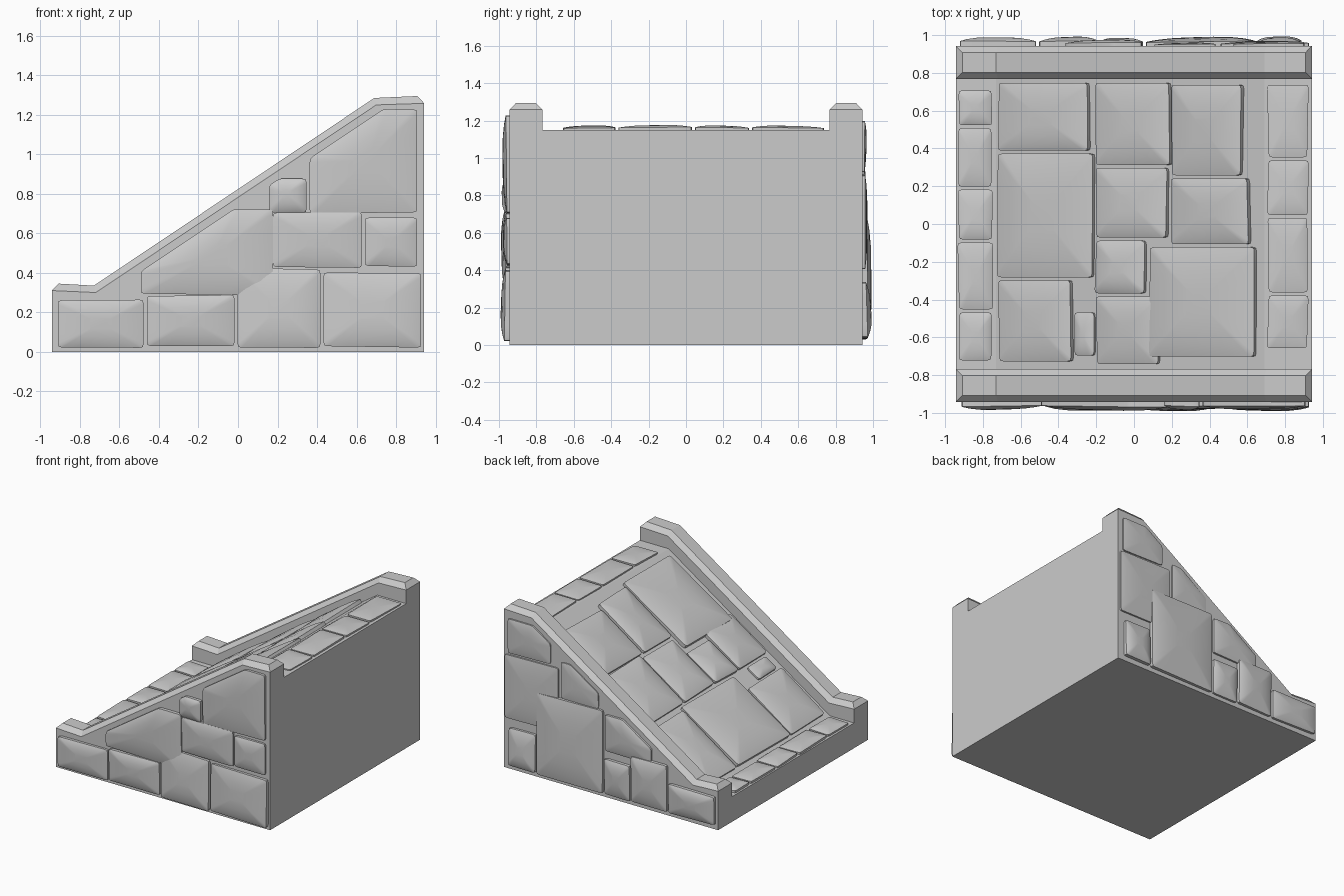
import bpy, bmesh, math, random
from mathutils import Vector

if "Cube" in bpy.data.objects:
    bpy.data.objects.remove(bpy.data.objects["Cube"])

random.seed(4)
E, W, C = 0.943, 0.768, 0.035   # outer edge, inner wall face, coping chamfer
LOW = [(-E, 0.31), (-0.72, 0.30), (0.70, 1.25), (E, 1.258)]
TOP = [(C - E, 0.345), (-0.73, 0.335), (0.69, 1.285), (E - C, 1.295)]
DECK = [(-E, 0.20), (-0.73, 0.20), (0.69, 1.15), (E, 1.15)]
SLOPE = 0.669


def finish(name, bm, smooth=False):
    bmesh.ops.recalc_face_normals(bm, faces=bm.faces)
    me = bpy.data.meshes.new(name)
    bm.to_mesh(me)
    bm.free()
    ob = bpy.data.objects.new(name, me)
    bpy.context.collection.objects.link(ob)
    if smooth:
        bpy.ops.object.select_all(action='DESELECT')
        ob.select_set(True)
        bpy.context.view_layer.objects.active = ob
        bpy.ops.object.shade_smooth_by_angle(angle=math.radians(40))


def skin(bm, sections):
    """Join a row of closed sections with quads."""
    rows = [[bm.verts.new(p) for p in s] for s in sections]
    n = len(rows[0])
    for a, b in zip(rows, rows[1:]):
        for i in range(n):
            j = (i + 1) % n
            bm.faces.new((a[i], a[j], b[j], b[i]))
    return rows


# Core with the ramp and its two landings
bm = bmesh.new()
rows = skin(bm, [[(x, -W, 0), (x, -W, z), (x, W, z), (x, W, 0)] for x, z in DECK])
for r in (rows[0], rows[-1]):
    bm.faces.new(r)
finish("ramp_core", bm)

# Side walls with chamfered copings
for name, s in (("front_wall", -1), ("back_wall", 1)):
    bm = bmesh.new()
    rows = skin(bm, [[(x, s * E, 0), (x, s * E, z), (u, s * (E - C), v),
                      (u, s * (W + C), v), (x, s * W, z), (x, s * W, 0)]
                     for (x, z), (u, v) in zip(LOW, TOP)])
    for r in (rows[0], rows[-1]):
        bm.faces.new((r[0], r[1], r[4], r[5]))
        bm.faces.new(r[1:5])
    finish(name, bm)


def outline(poly, seg=5):
    """Soften the corners and subdivide the edges."""
    pts = []
    n = len(poly)
    for i in range(n):
        p, q, r = (Vector(poly[(i + k) % n]) for k in (0, 1, 2))
        a, b = q - p, r - q
        d = a.normalized() * min(0.02, a.length * 0.2)
        e = b.normalized() * min(0.02, b.length * 0.2)
        pts += [(p + d).lerp(q - d, k / seg) for k in range(seg + 1)]
        pts.append(q + (e - d) * 0.2)
    return pts


def stone(name, poly, h, place):
    """Leaning pillow shaped stone; place maps (u, v, height) to space."""
    pts = outline(poly)
    cen = sum(pts, Vector((0, 0))) / len(pts)
    size = max((p - cen).length for p in pts)
    ang = random.uniform(0, math.tau)
    lean = Vector((math.cos(ang), math.sin(ang))) * 0.25 / size

    def ring(s):
        row = []
        for p in pts:
            q = cen + (p - cen) * s
            t = h * (1 - 0.5 * s ** 3) * (1 + lean.dot(q - cen))
            row.append(place(q.x, q.y, t))
        return row

    bm = bmesh.new()
    base = [place(p.x, p.y, -0.01) for p in pts]
    rows = skin(bm, [base] + [ring(s) for s in (1, 0.95, 0.8, 0.55, 0.25)])
    bm.faces.new(rows[0])
    bm.faces.new(rows[-1])
    finish(name, bm, True)


def under_coping(poly):
    """Cut an outline off along a line just below the sloping coping."""
    gap = lambda p: 0.30 + (p[0] + 0.72) * SLOPE - 0.045 - p[1]
    out = []
    for p, q in zip(poly, poly[1:] + poly[:1]):
        g, k = gap(p), gap(q)
        if g >= 0:
            out.append(p)
        if g * k < 0:
            t = g / (g - k)
            out.append((p[0] + (q[0] - p[0]) * t, p[1] + (q[1] - p[1]) * t))
    return out


def course(name, place, h, base, joints, tops, kind="deck"):
    """One row of stones between joints, each rising from base to its top."""
    j = lambda: random.uniform(-0.006, 0.006)
    for i, (a, b, t) in enumerate(zip(joints, joints[1:], tops)):
        a, b = a + 0.008, b - 0.008
        poly = [(a, base + j()), (b, base + j()), (b, t + j()), (a, t + j())]
        if kind == "wall":
            if a > -0.5:
                poly = under_coping(poly)
        else:
            poly = [(v, u) for u, v in poly]
        stone(f"{name}_{i + 1}", poly, h * random.uniform(0.85, 1.05), place)


front = lambda u, v, h: (u, -E - h, v)
back = lambda u, v, h: (u, E + h, v)
low_deck = lambda u, v, h: (u, v, 0.20 + h)
high_deck = lambda u, v, h: (u, v, 1.15 + h)
ramp = lambda u, v, h: (u - h * 0.556, v, 0.20 + (u + 0.73) * SLOPE + h * 0.831)

# Front wall courses, bottom to top
course("front_footing", front, 0.045, 0.025, (-0.92, -0.47, -0.01, 0.425, 0.935),
       (0.265, 0.285, 0.42, 0.40), "wall")
course("front_wedge", front, 0.046, 0.29, (-0.50, 0.185), (0.72,), "wall")
course("front_middle", front, 0.036, 0.43, (0.17, 0.635, 0.915), (0.70, 0.675), "wall")
course("front_upper", front, 0.04, 0.705, (0.15, 0.355, 0.915), (0.88, 1.23), "wall")

# Back wall courses, bottom to top
course("back_footing", back, 0.045, 0.035, (-0.93, -0.51, -0.185, 0.055, 0.645, 0.895),
       (0.265, 0.40, 0.31, 0.685, 0.34), "wall")
course("back_wedge", back, 0.035, 0.37, (-0.37, 0.05), (0.66,), "wall")
course("back_middle", back, 0.028, 0.41, (0.45, 0.935), (0.91,), "wall")
course("back_sliver", back, 0.018, 0.69, (0.10, 0.44), (0.97,), "wall")
course("back_upper", back, 0.025, 0.925, (0.52, 0.91), (1.2,), "wall")

# Paving columns on the ramp
course("ramp_low_paving", ramp, 0.047, -0.705, (-0.735, -0.29, 0.38, 0.755), (-0.32, -0.21, -0.23))
course("ramp_mid_paving", ramp, 0.044, -0.19, (-0.75, -0.375, -0.08, 0.305, 0.755),
       (0.14, 0.07, 0.18, 0.20))
course("ramp_large_slab", ramp, 0.053, 0.10, (-0.71, -0.115), (0.645,))
course("ramp_high_paving", ramp, 0.044, 0.205, (-0.115, 0.25, 0.745), (0.615, 0.58))
course("ramp_filler", ramp, 0.03, -0.31, (-0.705, -0.46), (-0.20,))

# Paving strips on the landings
course("lower_paving", low_deck, 0.03, -0.93, (-0.73, -0.46, -0.09, 0.19, 0.515, 0.715), (-0.75,) * 5)
course("upper_paving", high_deck, 0.024, 0.71, (-0.665, -0.37, 0.04, 0.345, 0.745), (0.92,) * 4)
